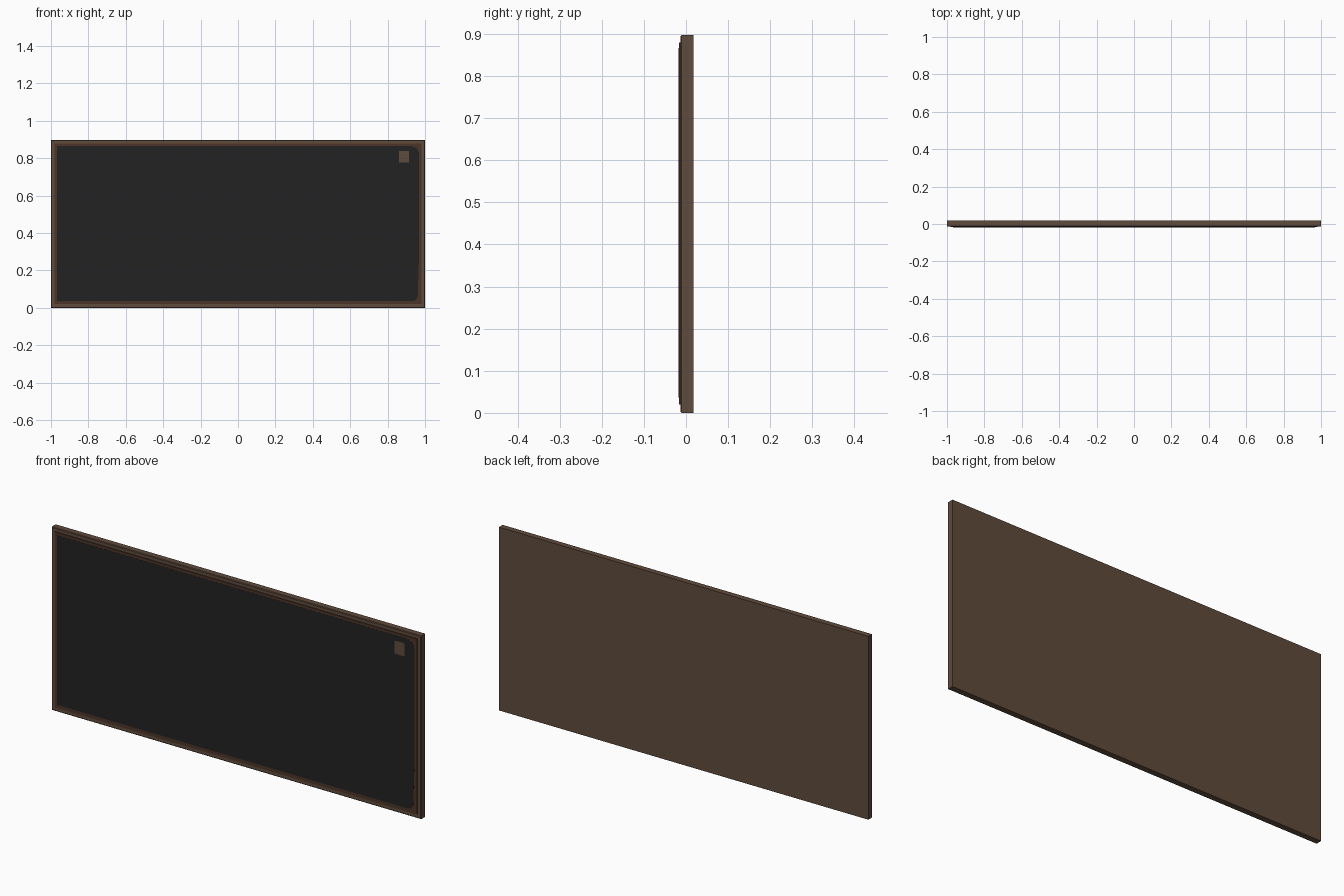
import bpy, bmesh, math

if "Cube" in bpy.data.objects:
    bpy.data.objects.remove(bpy.data.objects["Cube"])

H = 0.897


def material(name, rgb):
    m = bpy.data.materials.new(name)
    m.diffuse_color = (*rgb, 1)
    m.use_nodes = True
    m.node_tree.nodes["Principled BSDF"].inputs["Base Color"].default_value = m.diffuse_color
    return m


brown = material("brown wood", (0.118, 0.070, 0.046))
dark_brown = material("dark brown trim", (0.070, 0.036, 0.022))
black = material("black surface", (0.0165, 0.0165, 0.0165))


def prism(name, outline, y_back, y_front, mat, chamfer=0.0):
    """Extrude an x-z outline from y_back to y_front, optionally chamfering the front rim."""
    bm = bmesh.new()
    back = bm.faces.new([bm.verts.new((x, y_back, z)) for x, z in outline])
    ext = bmesh.ops.extrude_face_region(bm, geom=[back], use_keep_orig=True)["geom"]
    for v in [g for g in ext if isinstance(g, bmesh.types.BMVert)]:
        v.co.y = y_front
    if chamfer:
        rim = [e for e in bm.edges if all(abs(v.co.y - y_front) < 1e-6 for v in e.verts)]
        bmesh.ops.bevel(bm, geom=rim, offset=chamfer, segments=1, affect='EDGES')
    bmesh.ops.recalc_face_normals(bm, faces=bm.faces)
    me = bpy.data.meshes.new(name)
    bm.to_mesh(me)
    bm.free()
    me.materials.append(mat)
    ob = bpy.data.objects.new(name, me)
    bpy.context.collection.objects.link(ob)
    return ob


def rect(x0, x1, z0, z1):
    return [(x0, z0), (x1, z0), (x1, z1), (x0, z1)]


# Wooden backing slab with a softened front rim
prism("board_body", rect(-1, 1, 0, H), 0.018, -0.0135, brown, 0.003)

# Raised trim panel on the front
prism("raised_trim", rect(-0.98, 0.98, 0.02, H - 0.018), -0.0130, -0.0172, dark_brown)

# Black writing surface, worn round at its right corners
surface = [(-0.968, 0.036), (0.935, 0.036), (0.953, 0.044), (0.961, 0.062),
           (0.967, 0.25), (0.968, 0.83), (0.955, 0.855), (0.925, 0.866), (-0.968, 0.866)]
prism("black_surface", surface, -0.0165, -0.0177, black)

# Small brown patch near the upper right corner
prism("corner_patch", rect(0.86, 0.913, 0.776, 0.84), -0.0170, -0.0180, brown)
